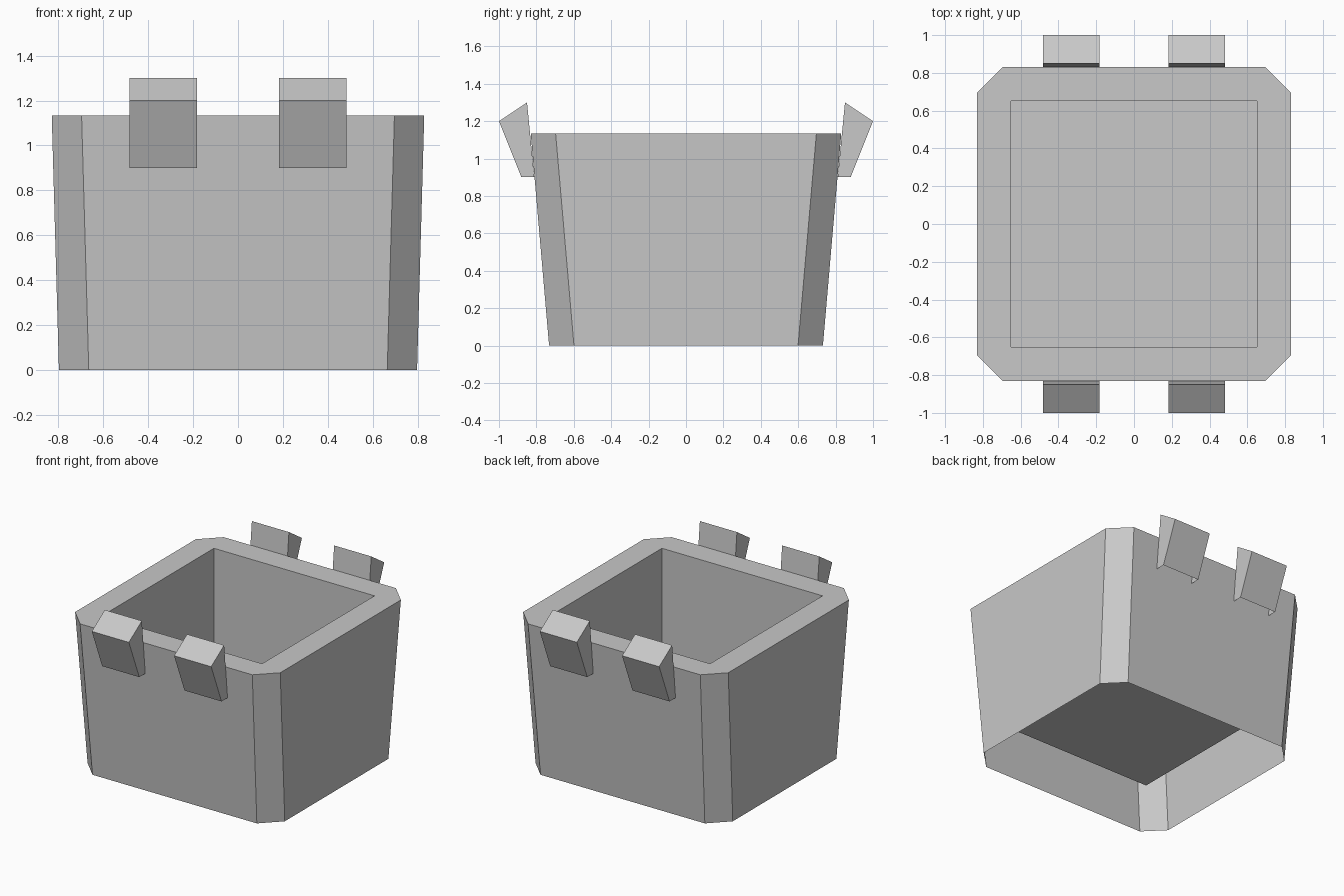
import bpy, bmesh

if "Cube" in bpy.data.objects:
    bpy.data.objects.remove(bpy.data.objects["Cube"])

grey = bpy.data.materials.new("light_grey")
grey.diffuse_color = (0.58, 0.58, 0.58, 1)
grey.use_nodes = True
grey.node_tree.nodes["Principled BSDF"].inputs["Base Color"].default_value = grey.diffuse_color


def add_object(name, bm):
    mesh = bpy.data.meshes.new(name)
    bm.to_mesh(mesh)
    bm.free()
    mesh.materials.append(grey)
    obj = bpy.data.objects.new(name, mesh)
    bpy.context.collection.objects.link(obj)
    return obj


def octagon(bm, hx, hy, cut, z):
    cx, cy = hx - cut, hy - cut
    pts = [(hx, -cy), (hx, cy), (cx, hy), (-cx, hy),
           (-hx, cy), (-hx, -cy), (-cx, -hy), (cx, -hy)]
    return [bm.verts.new((x, y, z)) for x, y in pts]


def square(bm, h, z):
    return [bm.verts.new((x * h, y * h, z))
            for x, y in ((1, -1), (1, 1), (-1, 1), (-1, -1))]


# Bin: tapered outer shell, flat rim, straight pit with raised floor, open underneath
bm = bmesh.new()
bottom = octagon(bm, 0.798, 0.732, 0.133, 0)
top = octagon(bm, 0.83, 0.83, 0.133, 1.133)
rim = square(bm, 0.65, 1.133)
floor = square(bm, 0.65, 0.31)
for i in range(8):
    j = (i + 1) % 8
    bm.faces.new((bottom[i], bottom[j], top[j], top[i]))
for k in range(4):
    n = (k + 1) % 4
    bm.faces.new((top[2 * k], top[2 * k + 1], rim[n], rim[k]))
    bm.faces.new((top[2 * k + 1], top[(2 * k + 2) % 8], rim[n]))
    bm.faces.new((rim[k], rim[n], floor[n], floor[k]))
bm.faces.new(floor)
add_object("bin_body", bm)

# Handle lugs: wedge profile in y/z, open at the bottom, two on front and back
profile = [(0.811, 0.90), (0.88, 0.90), (1.0, 1.20), (0.85, 1.30)]
for side, label in ((-1, "front"), (1, "back")):
    for cx, hand in ((-0.333, "left"), (0.333, "right")):
        bm = bmesh.new()
        a = [bm.verts.new((cx - 0.15, side * y, z)) for y, z in profile]
        b = [bm.verts.new((cx + 0.15, side * y, z)) for y, z in profile]
        bm.faces.new(a)
        bm.faces.new(b)
        base = bm.faces.new((a[0], a[1], b[1], b[0]))
        for i in range(1, 4):
            j = (i + 1) % 4
            bm.faces.new((a[i], a[j], b[j], b[i]))
        bmesh.ops.recalc_face_normals(bm, faces=bm.faces[:])
        bmesh.ops.delete(bm, geom=[base], context='FACES_ONLY')
        add_object(f"{label}_{hand}_lug", bm)
